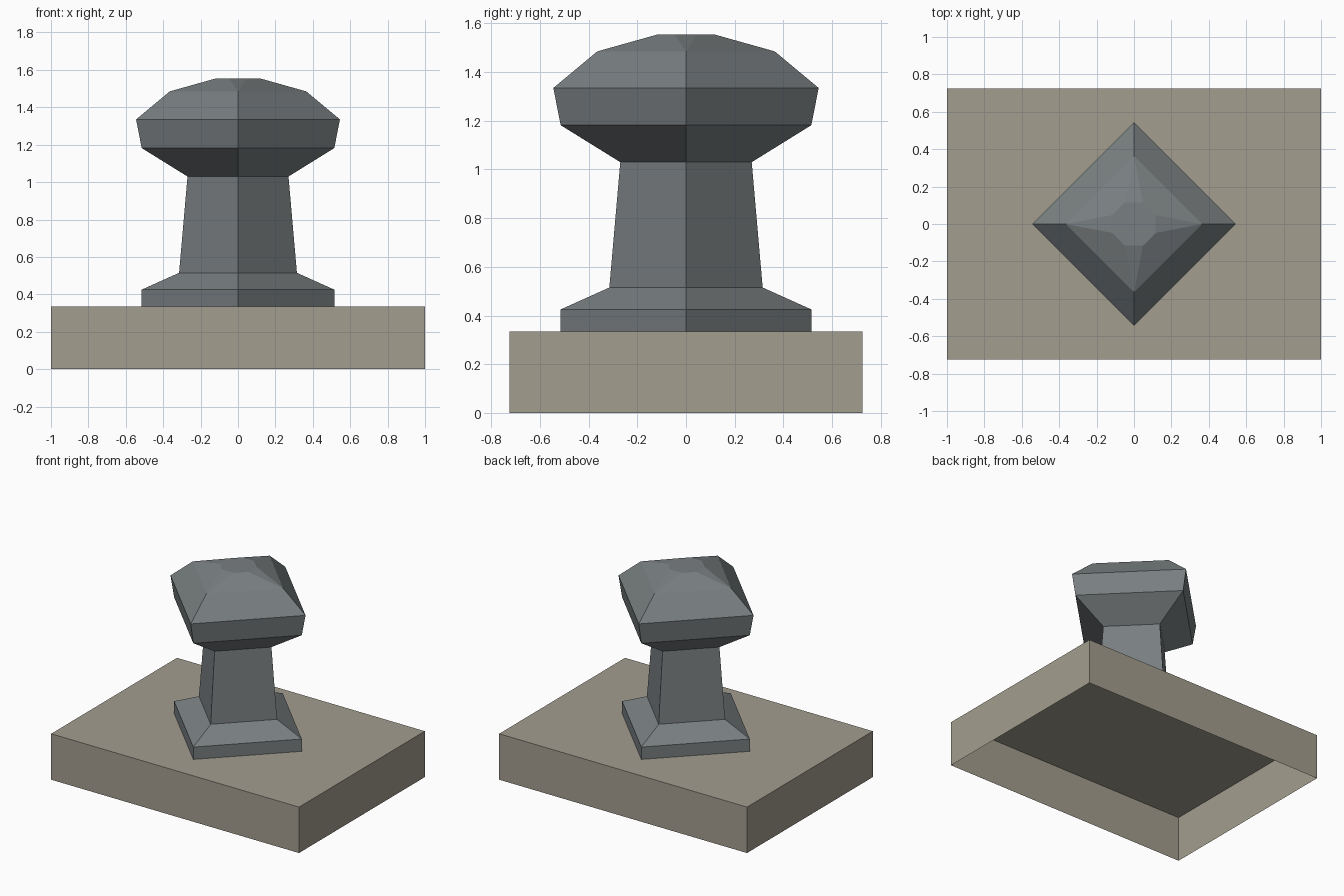
import bpy, bmesh
from math import cos, sin, pi

cube = bpy.data.objects.get("Cube")
if cube:
    bpy.data.objects.remove(cube, do_unlink=True)


def make_material(name, rgb):
    mat = bpy.data.materials.new(name)
    mat.use_nodes = True
    mat.diffuse_color = (*rgb, 1)
    bsdf = next(n for n in mat.node_tree.nodes if n.type == 'BSDF_PRINCIPLED')
    bsdf.inputs["Base Color"].default_value = (*rgb, 1)
    return mat


def make_object(name, bm, mat):
    mesh = bpy.data.meshes.new(name)
    bm.to_mesh(mesh)
    bm.free()
    mesh.materials.append(mat)
    obj = bpy.data.objects.new(name, mesh)
    bpy.context.collection.objects.link(obj)
    return obj


def ring(bm, radius, z, sides, turn=0.0):
    angles = [turn + 2 * pi * i / sides for i in range(sides)]
    return [bm.verts.new((radius * cos(a), radius * sin(a), z)) for a in angles]


stone = make_material("warm stone", (0.37, 0.34, 0.275))
iron = make_material("grey iron", (0.19, 0.21, 0.218))

# Base slab: a hollow box, open underneath
bm = bmesh.new()
bmesh.ops.create_cube(bm, size=1)
for v in bm.verts:
    v.co = (v.co.x * 2, v.co.y * 1.45, (v.co.z + 0.5) * 0.335)
bottom = [f for f in bm.faces if f.normal.z < -0.5]
bmesh.ops.delete(bm, geom=bottom, context='FACES_ONLY')
make_object("base_slab", bm, stone)

# Bollard: square rings set on their corners, from foot to head
profile = [(0.515, 0.335), (0.515, 0.425), (0.315, 0.515), (0.27, 1.03),
           (0.515, 1.182), (0.545, 1.335), (0.365, 1.485)]
bm = bmesh.new()
rings = [ring(bm, r, z, 4) for r, z in profile]
for low, high in zip(rings, rings[1:]):
    for i in range(4):
        j = (i + 1) % 4
        bm.faces.new((low[i], low[j], high[j], high[i]))

# Crown: blends the square head into a small octagonal cap
square = rings[-1]
cap = ring(bm, 0.125, 1.555, 8, -pi / 8)
for i in range(4):
    j = (i + 1) % 4
    a, b, c = cap[2 * i], cap[2 * i + 1], cap[(2 * i + 2) % 8]
    bm.faces.new((square[i], b, a))
    bm.faces.new((square[i], square[j], c, b))
bm.faces.new(cap)
bmesh.ops.recalc_face_normals(bm, faces=bm.faces)
make_object("bollard", bm, iron)
